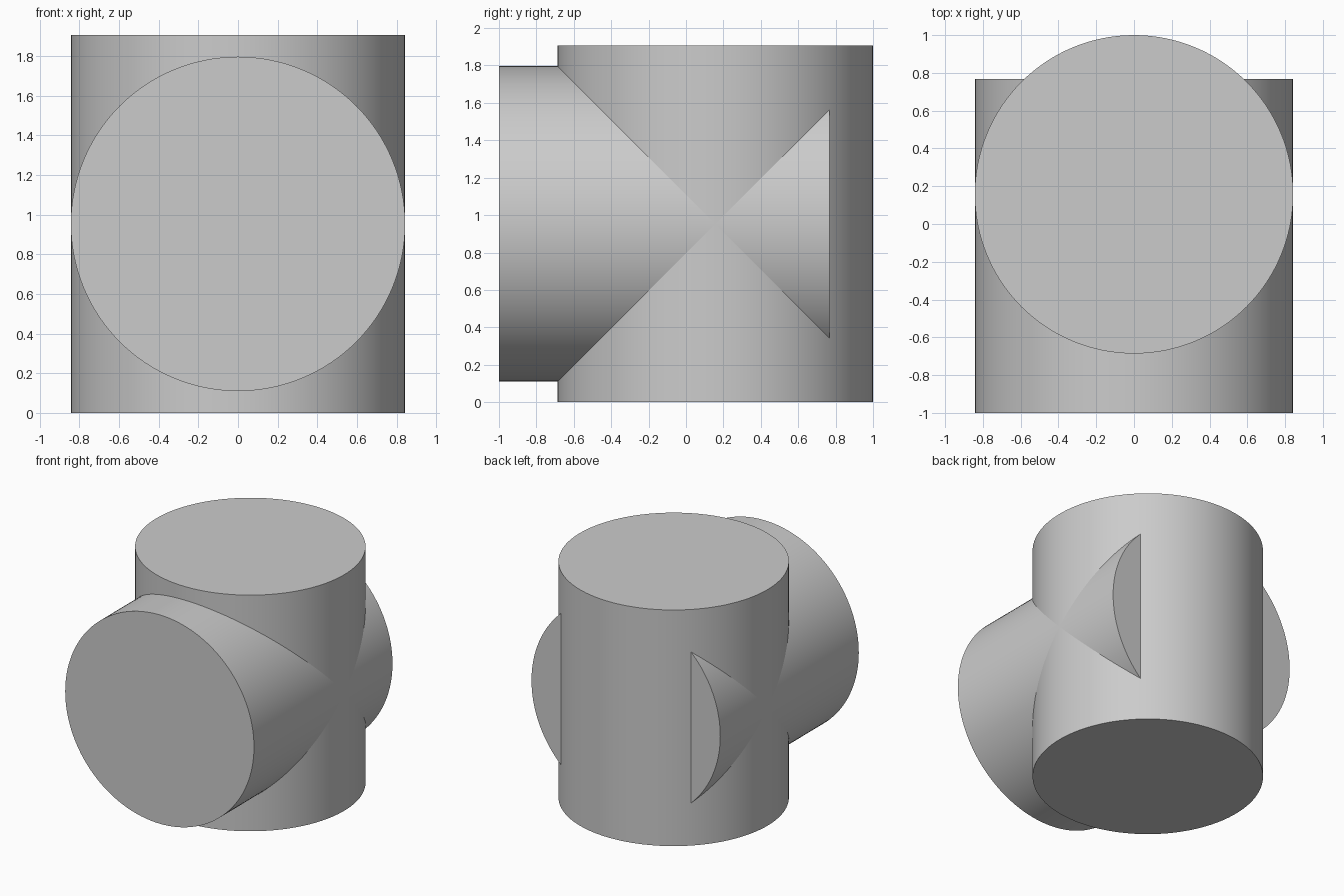
import bpy
import math

default = bpy.data.objects.get("Cube")
if default:
    bpy.data.objects.remove(default, do_unlink=True)

RADIUS = 0.843
HEIGHT = 1.906
AXIS_Y = 1 - RADIUS          # vertical barrel touches the back limit
FRONT, BACK = -1.0, 0.767    # ends of the horizontal barrel

# Single plain grey
grey = bpy.data.materials.new("plain_grey")
grey.use_nodes = True
colour = (0.6, 0.6, 0.6, 1)
grey.diffuse_color = colour
grey.node_tree.nodes["Principled BSDF"].inputs["Base Color"].default_value = colour


def barrel(name, length, location, tilt=0.0):
    bpy.ops.mesh.primitive_cylinder_add(
        vertices=128, radius=RADIUS, depth=length,
        location=location, rotation=(tilt, 0, 0))
    obj = bpy.context.object
    obj.name = name
    obj.data.materials.append(grey)
    bpy.ops.object.shade_smooth_by_angle(angle=math.radians(30))
    return obj


# Upright barrel
barrel("vertical_cylinder", HEIGHT, (0, AXIS_Y, HEIGHT / 2))

# Crossing barrel of the same radius, running front to back
barrel("horizontal_cylinder", BACK - FRONT,
       (0, (FRONT + BACK) / 2, HEIGHT / 2), math.pi / 2)
